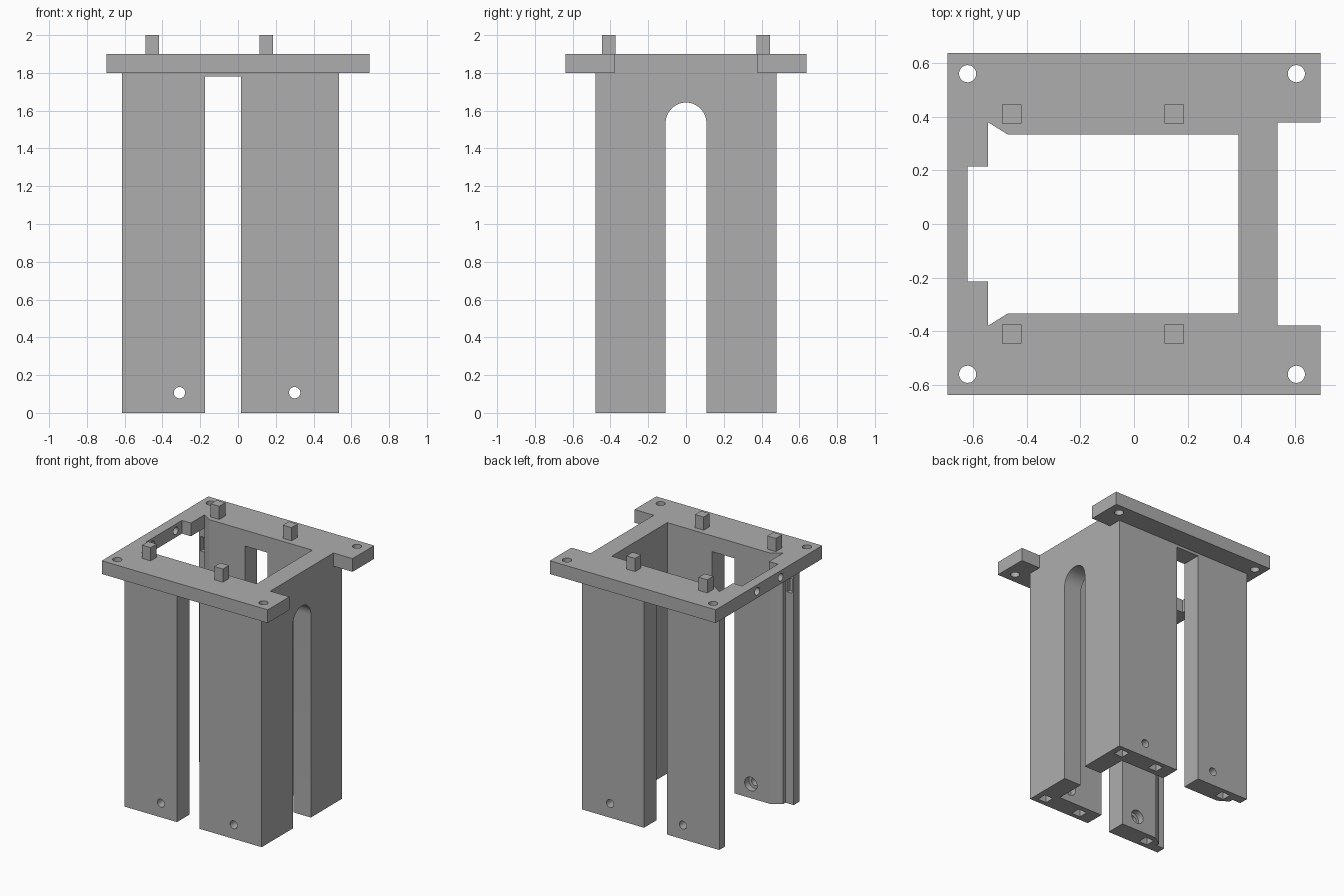
import bpy, bmesh
from math import cos, sin, pi
from mathutils import Matrix

cube = bpy.data.objects.get("Cube")
if cube:
    bpy.data.objects.remove(cube, do_unlink=True)

grey = bpy.data.materials.new("plain_grey")
grey.use_nodes = True
grey.diffuse_color = (0.42, 0.42, 0.42, 1)
grey.node_tree.nodes["Principled BSDF"].inputs["Base Color"].default_value = grey.diffuse_color


def make(name, bm):
    bmesh.ops.recalc_face_normals(bm, faces=bm.faces)
    mesh = bpy.data.meshes.new(name)
    bm.to_mesh(mesh)
    bm.free()
    mesh.materials.append(grey)
    ob = bpy.data.objects.new(name, mesh)
    bpy.context.collection.objects.link(ob)
    return ob


def prism(name, outline, low, high, axis="Z"):
    """Extrude a 2D outline; axis X reads the outline as (y, z)."""
    place = (lambda p: (low, *p)) if axis == "X" else (lambda p: (*p, low))
    bm = bmesh.new()
    face = bm.faces.new([bm.verts.new(place(p)) for p in outline])
    grown = bmesh.ops.extrude_face_region(bm, geom=[face])["geom"]
    rise = (high - low, 0, 0) if axis == "X" else (0, 0, high - low)
    bmesh.ops.translate(bm, vec=rise,
                        verts=[v for v in grown if isinstance(v, bmesh.types.BMVert)])
    return make(name, bm)


def box(name, x0, x1, y0, y1, z0, z1):
    return prism(name, [(x0, y0), (x1, y0), (x1, y1), (x0, y1)], z0, z1)


def rod(name, radius, length, centre, axis):
    turn = {"X": Matrix.Rotation(pi / 2, 4, "Y"),
            "Y": Matrix.Rotation(pi / 2, 4, "X"), "Z": Matrix()}[axis]
    bm = bmesh.new()
    bmesh.ops.create_cone(bm, cap_ends=True, segments=32, radius1=radius, radius2=radius,
                          depth=length, matrix=Matrix.Translation(centre) @ turn)
    return make(name, bm)


def cut(target, cutter):
    cutter.hide_render = True
    mod = target.modifiers.new("cut", "BOOLEAN")
    mod.operation, mod.solver, mod.object = "DIFFERENCE", "EXACT", cutter
    bpy.context.view_layer.objects.active = target
    bpy.ops.object.modifier_apply(modifier=mod.name)
    bpy.data.objects.remove(cutter, do_unlink=True)


def mirrored(half):
    """Close a y-symmetric outline from its +y half."""
    return half + [(x, -y) for x, y in reversed(half)]


# Top plate with side notch and central opening
plate = prism("top_plate", mirrored([(0.535, 0.378), (0.695, 0.378),
                                     (0.695, 0.637), (-0.695, 0.637)]), 1.8, 1.9)
cut(plate, prism("opening_cutter", mirrored([
    (0.39, 0.333), (-0.47, 0.333), (-0.545, 0.38), (-0.545, 0.215), (-0.62, 0.215)]), 1.7, 2.0))

# Three-sided column with stepped ends
column = prism("column", mirrored([
    (0.39, 0.333), (-0.47, 0.333), (-0.545, 0.38), (-0.545, 0.41), (-0.615, 0.41),
    (-0.615, 0.48), (0.535, 0.48)]), 0, 1.8)

# Slots through front and back, arch through the side wall
cut(column, box("slot_cutter", -0.175, 0.015, -0.6, 0.6, -0.1, 1.78))
arch = [(-0.108, -0.1), (0.108, -0.1)]
arch += [(0.108 * cos(pi * i / 24), 1.535 + 0.108 * sin(pi * i / 24)) for i in range(25)]
cut(column, prism("arch_cutter", arch, 0.3, 0.7, "X"))

for side in (-1, 1):
    # Screw holes in the plate corners and edge
    for x in (-0.62, 0.605):
        cut(plate, rod("corner_hole", 0.032, 0.4, (x, side * 0.56, 1.85), "Z"))
    cut(plate, rod("edge_hole", 0.028, 0.3, (-0.65, side * 0.14, 1.85), "X"))
    # Counterbored bolt holes near the feet
    for x in (-0.31, 0.30):
        cut(column, rod("bolt_hole", 0.03, 0.4, (x, side * 0.41, 0.107), "Y"))
        cut(column, rod("counterbore", 0.052, 0.1, (x, side * 0.333, 0.107), "Y"))
    # Square sockets under the feet
    y = side * 0.41
    for x in (-0.455, 0.15, 0.455):
        cut(column, box("socket", x - 0.036, x + 0.036, y - 0.036, y + 0.036, -0.1, 0.1))
    # Small latch pockets in the stepped ends
    cut(column, box("latch_pocket", -0.6, -0.56, y - 0.035, y + 0.035, 1.6, 1.71))
    # Square pegs on the plate
    for x, end in ((-0.455, "outer"), (0.15, "inner")):
        box(f"{end}_peg_{'back' if side > 0 else 'front'}",
            x - 0.036, x + 0.036, y - 0.036, y + 0.036, 1.9, 2.0)

# Smooth the round cuts, keep corners sharp
bpy.ops.object.select_all(action="DESELECT")
for ob in (plate, column):
    ob.select_set(True)
bpy.context.view_layer.objects.active = column
bpy.ops.object.shade_smooth_by_angle()
